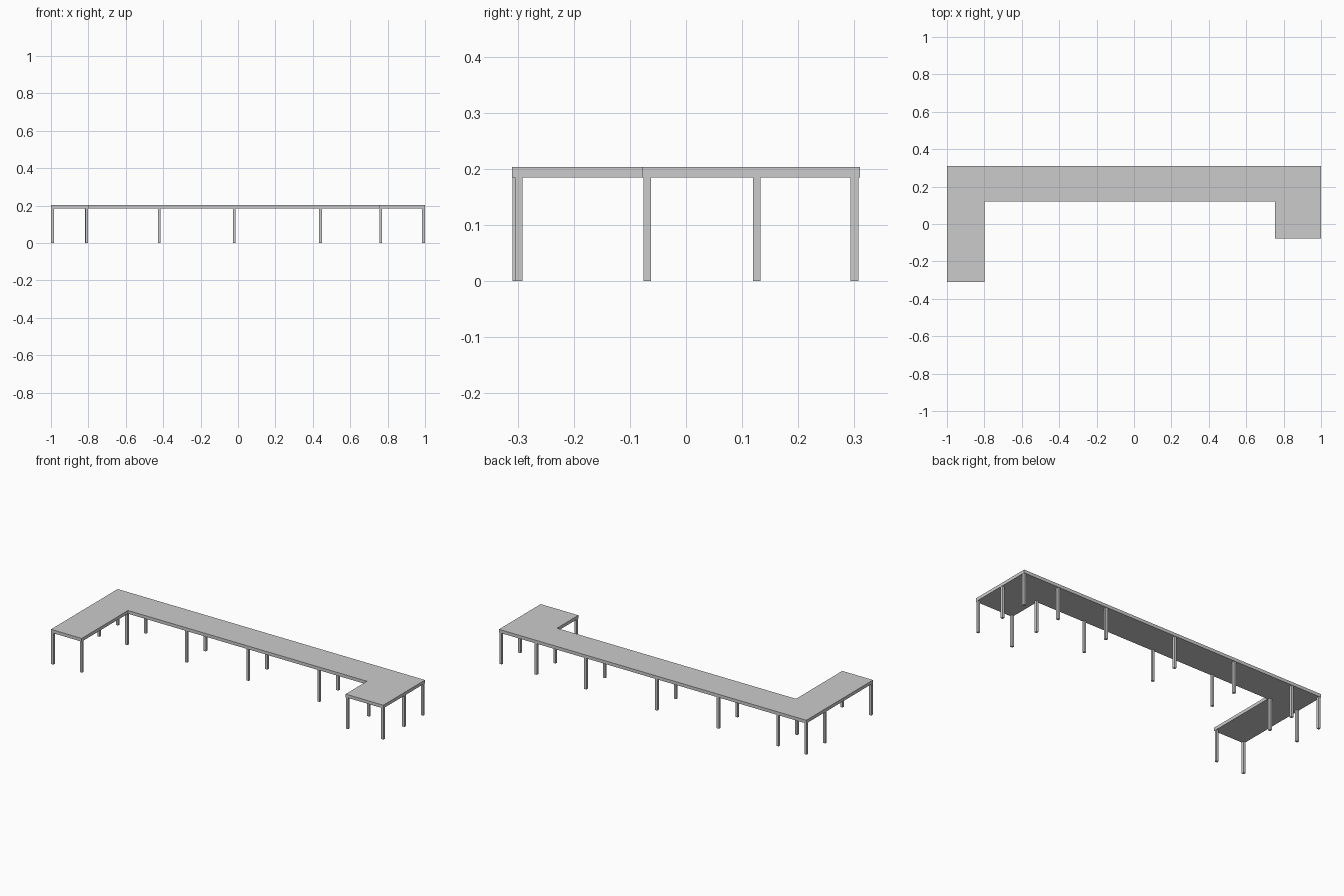
import bpy, bmesh

if "Cube" in bpy.data.objects:
    bpy.data.objects.remove(bpy.data.objects["Cube"])

TOP_Z, UNDER_Z, LEG = 0.204, 0.185, 0.014

# U-shaped tabletop: outline extruded upward
outline = [(-1, -0.31), (-0.8, -0.31), (-0.8, 0.12), (0.755, 0.12),
           (0.755, -0.078), (1, -0.078), (1, 0.31), (-1, 0.31)]
bm = bmesh.new()
face = bm.faces.new([bm.verts.new((x, y, UNDER_Z)) for x, y in outline])
ext = bmesh.ops.extrude_face_region(bm, geom=[face])
verts = [g for g in ext["geom"] if isinstance(g, bmesh.types.BMVert)]
bmesh.ops.translate(bm, verts=verts, vec=(0, 0, TOP_Z - UNDER_Z))
bmesh.ops.recalc_face_normals(bm, faces=bm.faces)
mesh = bpy.data.meshes.new("tabletop")
bm.to_mesh(mesh)
bm.free()
bpy.context.collection.objects.link(bpy.data.objects.new("tabletop", mesh))


def add_leg(name, x, y):
    bpy.ops.mesh.primitive_cube_add(size=1, location=(x, y, UNDER_Z / 2))
    leg = bpy.context.object
    leg.name = name
    leg.scale = (LEG, LEG, UNDER_Z)


# Pairs of legs along the long run
for i, x in enumerate((-0.992, -0.81, -0.422, -0.021, 0.441, 0.763, 0.992)):
    add_leg(f"back_leg_{i}", x, 0.300)
    add_leg(f"inner_leg_{i}", x, 0.126)

# Legs at the ends of the two arms
add_leg("left_arm_outer_leg", -0.992, -0.302)
add_leg("left_arm_inner_leg", -0.808, -0.298)
add_leg("right_arm_inner_leg", 0.763, -0.069)
add_leg("right_arm_outer_leg", 0.992, -0.069)
